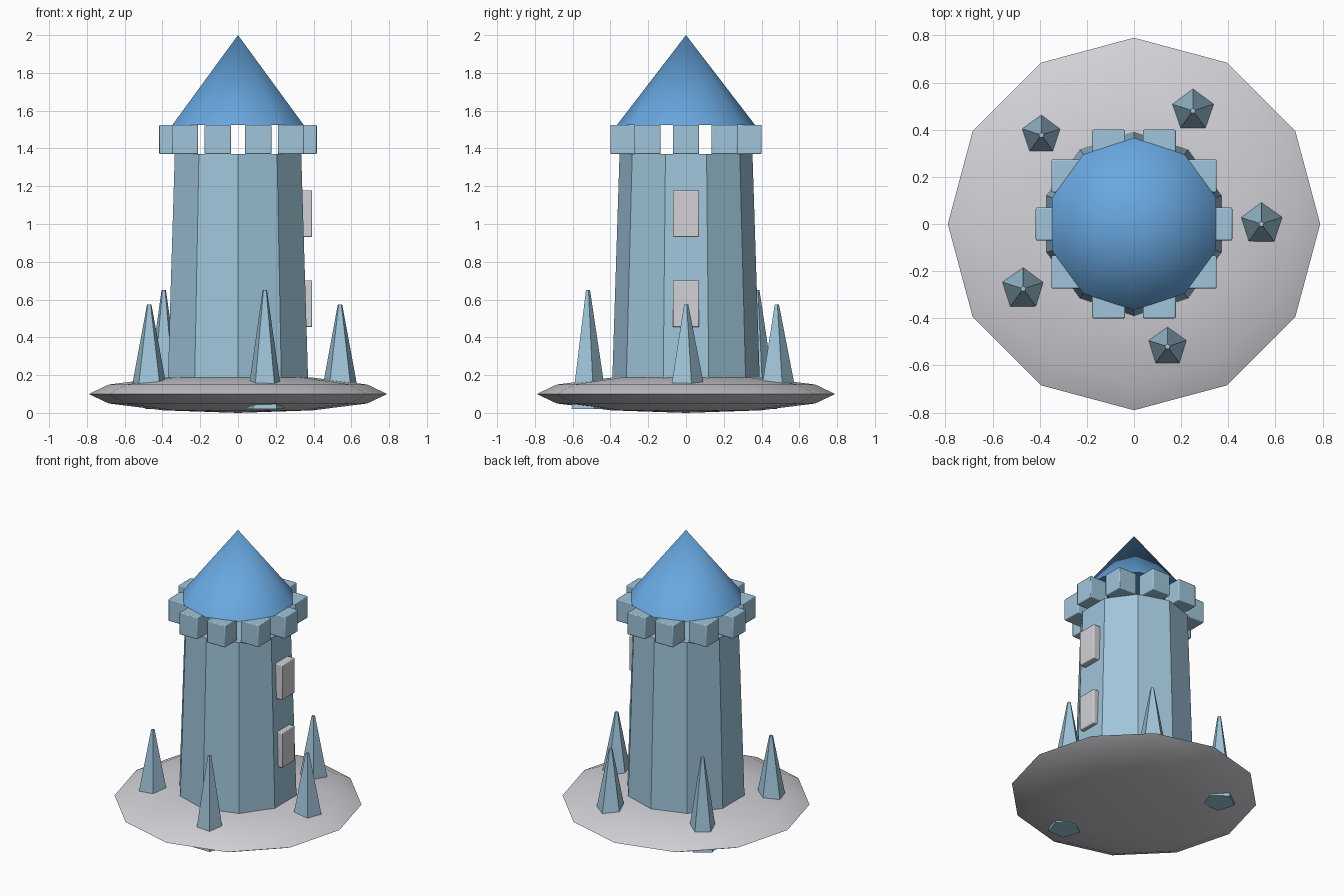
import bpy
from math import cos, sin, radians

cube = bpy.data.objects.get("Cube")
if cube:
    bpy.data.objects.remove(cube, do_unlink=True)


def material(name, r, g, b):
    m = bpy.data.materials.new(name)
    m.use_nodes = True
    m.diffuse_color = (r, g, b, 1)
    bsdf = next(n for n in m.node_tree.nodes if n.type == 'BSDF_PRINCIPLED')
    bsdf.inputs["Base Color"].default_value = (r, g, b, 1)
    return m


pale_blue = material("pale blue stone", 0.35, 0.56, 0.70)
roof_blue = material("roof blue", 0.14, 0.39, 0.75)
light_grey = material("light grey", 0.64, 0.64, 0.68)


def finish(name, mat):
    ob = bpy.context.object
    ob.name = name
    ob.data.materials.append(mat)
    bpy.ops.object.transform_apply(location=False, rotation=False, scale=True)
    bpy.ops.object.shade_smooth_by_angle(angle=radians(30))
    return ob


def cone(name, mat, sides, r1, r2, z1, z2, x=0, y=0):
    bpy.ops.mesh.primitive_cone_add(vertices=sides, radius1=r1, radius2=r2,
                                    depth=z2 - z1, location=(x, y, (z1 + z2) / 2))
    return finish(name, mat)


def block(name, mat, size, location):
    bpy.ops.mesh.primitive_cube_add(size=1, location=location)
    bpy.context.object.scale = size
    ob = finish(name, mat)
    bevel = ob.modifiers.new("soft edges", 'BEVEL')
    bevel.width = 0.006
    bevel.segments = 2
    return ob


# Flattened island base
bpy.ops.mesh.primitive_uv_sphere_add(segments=12, ring_count=6, radius=1,
                                     location=(0, 0, 0.1))
bpy.context.object.scale = (0.79, 0.79, 0.1)
finish("island_base", light_grey)

# Tapered tower and pointed roof
cone("tower_wall", pale_blue, 10, 0.391, 0.352, 0.15, 1.37)
cone("roof", roof_blue, 10, 0.365, 0, 1.525, 2.0)

# Ring of square-set battlements
for i in range(10):
    a = radians(36 * i)
    block(f"battlement_{i + 1}", pale_blue, (0.14, 0.14, 0.155),
          (0.347 * cos(a), 0.347 * sin(a), 1.4475))

# Two windows on the left wall
for name, z in (("lower_window", 0.578), ("upper_window", 1.055)):
    block(name, light_grey, (0.08, 0.14, 0.247), (0.353, 0, z))

# Spikes around the tower: short and tall ones
for i, (x, y) in enumerate([(0.54, 0), (0.25, 0.48), (-0.47, -0.275)]):
    cone(f"short_spike_{i + 1}", pale_blue, 5, 0.104, 0.012, 0.1, 0.575, x, y)
for i, (x, y) in enumerate([(-0.393, 0.377), (0.142, -0.52)]):
    cone(f"tall_spike_{i + 1}", pale_blue, 5, 0.106, 0.012, 0.02, 0.65, x, y)
